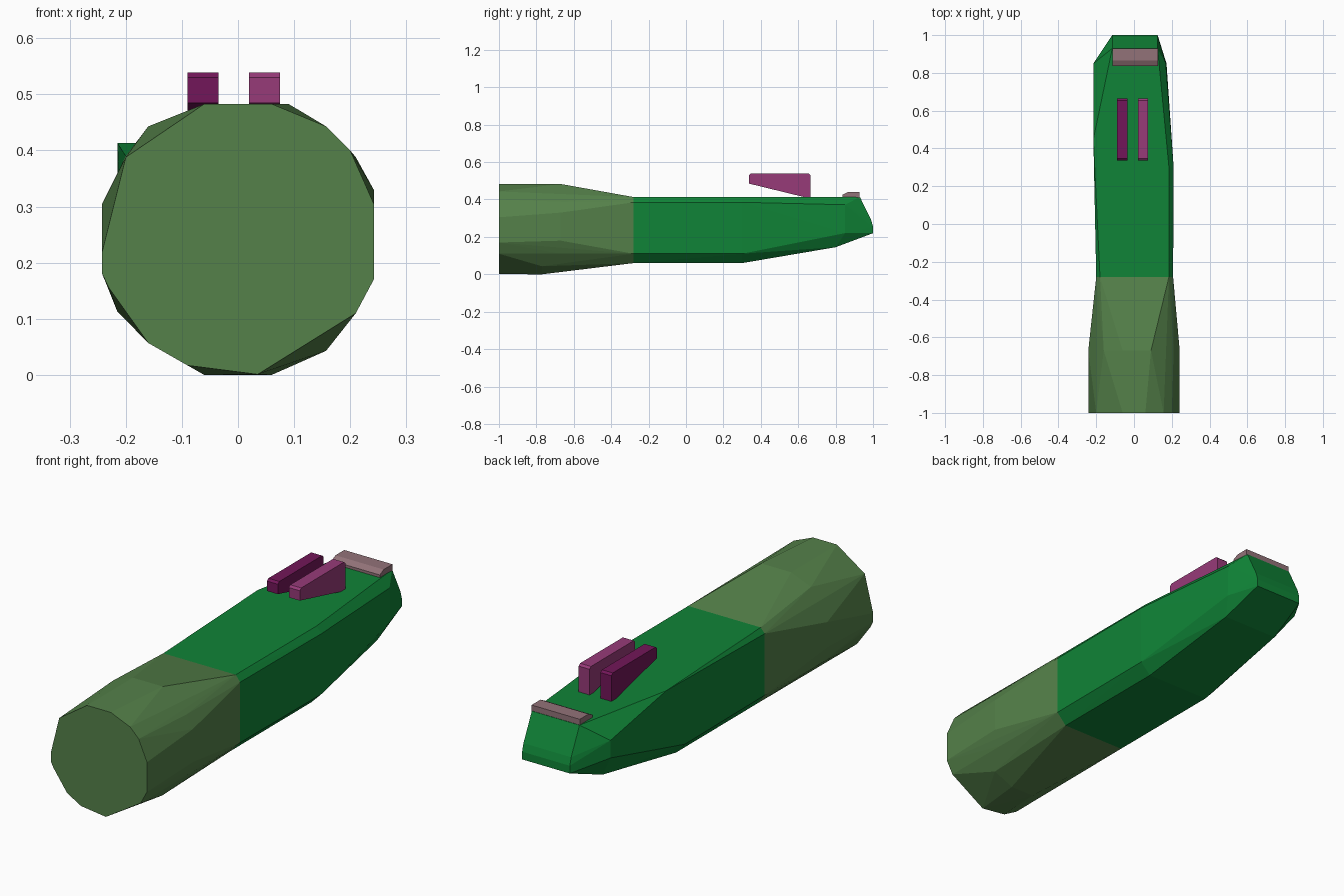
import bpy, bmesh, math


def paint(obj, color):
    mat = bpy.data.materials.new(obj.name + "_paint")
    mat.diffuse_color = (*color, 1)
    obj.data.materials.append(mat)


def hull(name, sections, color):
    """Flat-faced convex solid around cross-sections {y: [(x, z), ...]}."""
    bm = bmesh.new()
    for y, ring in sections:
        for x, z in ring:
            bm.verts.new((x, y, z))
    res = bmesh.ops.convex_hull(bm, input=bm.verts[:])
    loose = [v for v in bm.verts if not v.link_faces]
    bmesh.ops.delete(bm, geom=loose, context='VERTS')
    bmesh.ops.dissolve_limit(bm, angle_limit=math.radians(1), verts=bm.verts[:], edges=bm.edges[:])
    bmesh.ops.recalc_face_normals(bm, faces=bm.faces[:])
    mesh = bpy.data.meshes.new(name)
    bm.to_mesh(mesh)
    bm.free()
    obj = bpy.data.objects.new(name, mesh)
    bpy.context.collection.objects.link(obj)
    paint(obj, color)
    return obj


def extruded(name, profile, x0, x1, color):
    """Side profile of (y, z) points extended from x0 to x1."""
    return hull(name, [(y, [(x0, z), (x1, z)]) for y, z in profile], color)


# Chamfered section where the barrel meets the body
joint = [(-0.18, 0.413), (0.185, 0.413), (0.207, 0.385), (0.207, 0.11),
         (0.16, 0.06), (-0.16, 0.06), (-0.2, 0.11), (-0.2, 0.39)]

# Round faceted barrel
muzzle = [(-0.06, 0.483), (0.06, 0.483), (0.157, 0.443), (0.2, 0.4),
          (0.242, 0.305), (0.242, 0.17), (0.21, 0.11), (0.035, 0.001),
          (-0.09, 0.017), (-0.16, 0.057), (-0.23, 0.155), (-0.242, 0.18),
          (-0.242, 0.22), (-0.2, 0.388)]
shoulder = [(-0.06, 0.483), (0.09, 0.483), (0.21, 0.388), (0.242, 0.33),
            (0.242, 0.18), (0.21, 0.11), (-0.215, 0.113), (-0.242, 0.19),
            (-0.242, 0.305), (-0.16, 0.443)]
belly = [(0.06, 0), (-0.06, 0), (0.157, 0.043), (-0.16, 0.057)]
hull("barrel", [(-1, muzzle), (-0.67, shoulder), (-0.77, belly), (-0.28, joint)],
     (0.09, 0.22, 0.068))

# Green body tapering to the tail
hull("body", [
    (-0.28, joint),
    (0.3, [(0.185, 0.413), (0.21, 0.385), (0.21, 0.11), (0.16, 0.06),
           (-0.16, 0.06), (-0.205, 0.11)]),
    (0.45, [(-0.215, 0.413)]),
    (0.8, [(0.14, 0.145), (-0.14, 0.145)]),
    (0.85, [(0.168, 0.372), (0.172, 0.22), (-0.215, 0.34), (-0.215, 0.26)]),
    (0.93, [(0.125, 0.413), (-0.115, 0.413)]),
    (0.99, [(0.125, 0.29), (-0.115, 0.29)]),
    (1.0, [(0.125, 0.255), (0.125, 0.22), (-0.115, 0.255), (-0.115, 0.22)]),
], (0.005, 0.23, 0.038))

# Twin wedge fins on top
fin = [(0.337, 0.485), (0.337, 0.53), (0.347, 0.539), (0.655, 0.539),
       (0.665, 0.53), (0.665, 0.405)]
extruded("left_fin", fin, -0.09, -0.035, (0.17, 0.008, 0.1))
extruded("right_fin", fin, 0.02, 0.075, (0.31, 0.043, 0.19))

# Cross bar at the tail
bar = [(0.837, 0.405), (0.837, 0.425), (0.865, 0.439), (0.928, 0.439), (0.928, 0.405)]
extruded("tail_bar", bar, -0.115, 0.128, (0.29, 0.17, 0.19))
